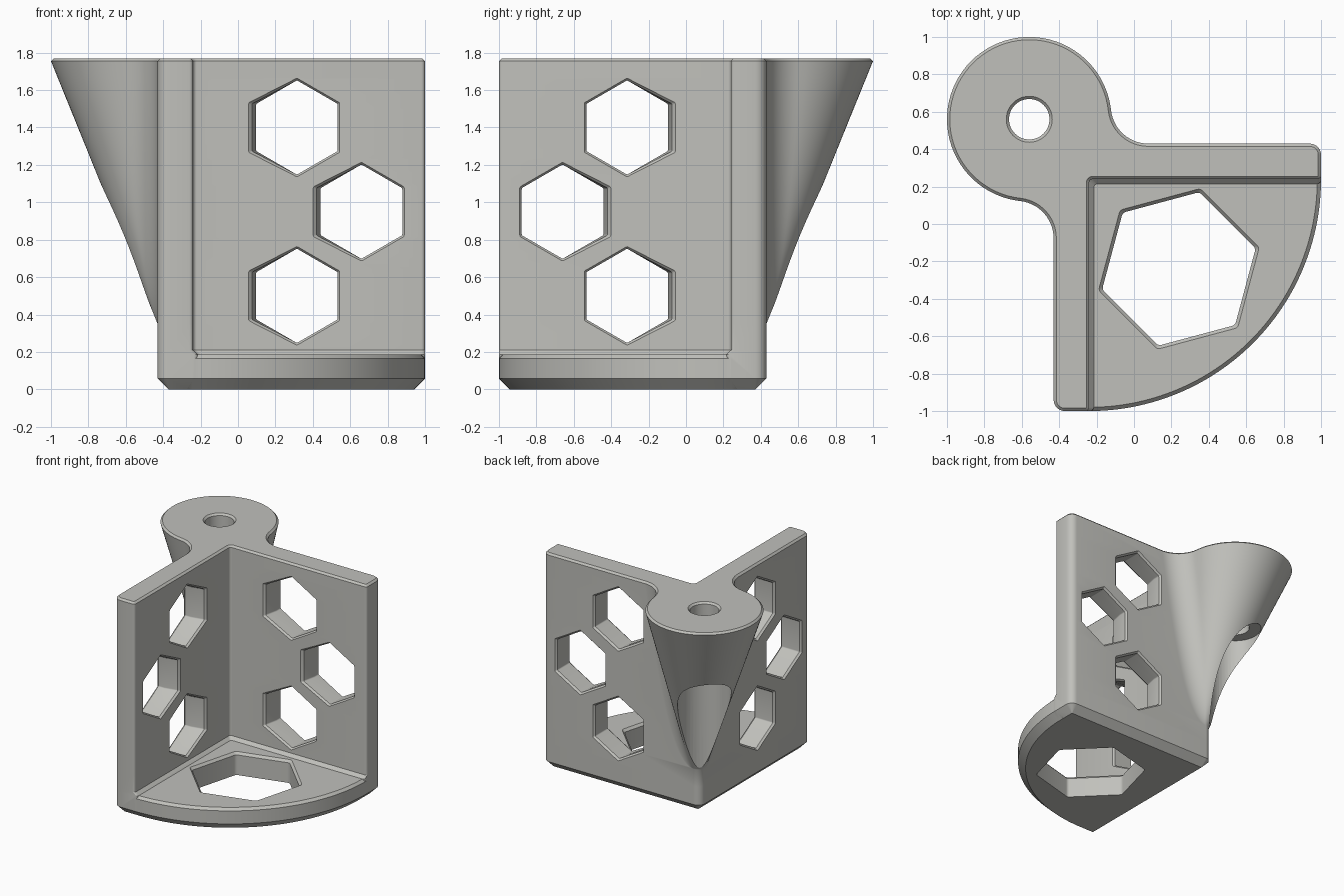
import bpy, bmesh, math
from math import cos, sin, pi, sqrt, atan2, radians

if "Cube" in bpy.data.objects:
    bpy.data.objects.remove(bpy.data.objects["Cube"])

WALL, INNER, TOP, CH = 0.43, 0.24, 1.77, 0.058
CONE_Z0 = 0.35

mat = bpy.data.materials.new("warm_grey")
mat.diffuse_color = (0.53, 0.53, 0.50, 1)
mat.use_nodes = True
mat.node_tree.nodes["Principled BSDF"].inputs["Base Color"].default_value = mat.diffuse_color


def loft(name, rings):
    """Skin closed rings of equal length and cap both ends."""
    bm = bmesh.new()
    vr = [[bm.verts.new(p) for p in ring] for ring in rings]
    n = len(rings[0])
    for a, b in zip(vr, vr[1:]):
        for i in range(n):
            j = (i + 1) % n
            bm.faces.new((a[i], a[j], b[j], b[i]))
    bm.faces.new(vr[0])
    bm.faces.new(vr[-1])
    bmesh.ops.remove_doubles(bm, verts=bm.verts, dist=1e-5)
    bmesh.ops.recalc_face_normals(bm, faces=bm.faces)
    me = bpy.data.meshes.new(name)
    bm.to_mesh(me)
    bm.free()
    me.materials.append(mat)
    ob = bpy.data.objects.new(name, me)
    bpy.context.collection.objects.link(ob)
    return ob


def arc(cx, cy, r, a0, a1, n):
    return [(cx + r * cos(a0 + (a1 - a0) * i / n),
             cy + r * sin(a0 + (a1 - a0) * i / n)) for i in range(n + 1)]


def at(pts, z):
    return [(x, y, z) for x, y in pts]


def body_outline(t, ins=0.0, inner=INNER):
    """L-shaped walls whose outer corner grows into the blended round boss."""
    c, r = 0.37 + 0.19 * t, 0.06 + 0.38 * t - ins
    f, w, e = 0.2 + ins, WALL - ins, 1 - ins
    r1, r2 = max(0.06 - ins, 0.001), max(0.02 - ins, 0.001)
    i, r3 = inner + ins, 0.02 + ins
    fy = w + f
    fx = -c + sqrt(max((r + f) ** 2 - (fy - c) ** 2, 0))
    ang = atan2(fy - c, fx + c)            # boss centre to fillet centre
    # right half, from the inner corner to the middle of the boss
    half = arc(-i + r3, i - r3, r3, radians(135), radians(90), 4)
    half += arc(e - r2, i + r2, r2, -pi / 2, 0, 4)
    half += arc(e - r1, w - r1, r1, 0, pi / 2, 6)
    half += arc(fx, fy, f, -pi / 2, ang - pi, 14)
    half += arc(-c, c, r, ang, radians(135), 28)
    # other half mirrored across the diagonal
    return half + [(-y, -x) for x, y in half[-2:0:-1]]


# walls and boss in one skin, chamfered at both ends
rings = [at(body_outline(0, CH, 0.215), 0), at(body_outline(0, 0, 0.215), CH),
         at(body_outline(0, 0, 0.215), 0.185), at(body_outline(0), 0.21)]
for k in range(25):
    t = (k / 24) ** 1.6
    z = CONE_Z0 + (TOP - 0.015 - CONE_Z0) * t
    rings.append(at(body_outline(t), z))
rings.append(at(body_outline(1, 0.015), TOP))
bracket = loft("bracket", rings)


def floor_outline(ins):
    p = 0.38 - ins
    e = 0.998 - ins
    return ([(-p, p), (e, p)]
            + arc(-INNER, INNER, 1.24 - ins, 0, -pi / 2, 64) + [(-p, -e)])


# quarter-round floor
floor = loft("floor", [at(floor_outline(i), z) for i, z in
                       ((CH, 0), (0, CH), (0, 0.165), (0.02, 0.185))])


def rounded_hex(cx, cy, r, start, rc):
    """Hexagon with rounded corners."""
    pts = []
    d = r - rc / cos(pi / 6)
    for k in range(6):
        a = start + k * pi / 3
        pts += arc(cx + d * cos(a), cy + d * sin(a), rc, a - pi / 6, a + pi / 6, 4)
    return pts


cutters = []

# floor opening with a chamfered upper rim
cutters.append(loft("floor_opening", [
    at(rounded_hex(0.24, -0.24, r, radians(15), 0.03), z)
    for r, z in ((0.425, -0.1), (0.425, 0.165), (0.47, 0.21))]))


# hexagonal wall openings, flared toward the inner corner
def wall_hex(cx, cz, grow, left, y):
    pts = []
    for x, z in rounded_hex(cx, cz, 0.252 + grow, pi / 2, 0.012):
        pts.append((x - (left if x < cx - 0.12 else 0), y, z))
    return pts


for n, (cx, cz) in enumerate(((0.315, 1.40), (0.66, 0.95), (0.315, 0.50))):
    sec = [wall_hex(cx, cz, g, l, y) for g, l, y in (
        (0.014, 0.03, 0.15), (0.014, 0.03, 0.238), (0.0, 0.022, 0.255),
        (0.0, 0.0, 0.36), (0.0, 0.0, 0.415), (0.03, 0.0, 0.445))]
    cutters.append(loft(f"back_wall_opening_{n}", sec))
    cutters.append(loft(f"side_wall_opening_{n}",
                        [[(-y, -x, z) for x, y, z in s] for s in sec]))

# screw hole and wide driver recess below it
cutters.append(loft("screw_hole", [
    at(arc(-0.56, 0.56, r, 0, 2 * pi * 47 / 48, 47), z) for r, z in
    ((0.2, 0.2), (0.2, 1.24), (0.108, 1.24), (0.108, 1.755), (0.138, 1.785))]))


def boolean(target, other, op):
    m = target.modifiers.new(other.name, 'BOOLEAN')
    m.operation, m.solver, m.object = op, 'EXACT', other


boolean(bracket, floor, 'UNION')
for c in cutters:
    boolean(bracket, c, 'DIFFERENCE')

# bake the booleans and drop the helpers
bpy.context.view_layer.update()
dg = bpy.context.evaluated_depsgraph_get()
baked = bpy.data.meshes.new_from_object(bracket.evaluated_get(dg))
bracket.modifiers.clear()
bracket.data = baked
for ob in cutters + [floor]:
    bpy.data.objects.remove(ob, do_unlink=True)

baked.materials.clear()
baked.materials.append(mat)
for p in baked.polygons:
    p.material_index = 0

bpy.context.view_layer.objects.active = bracket
bracket.select_set(True)
bpy.ops.object.shade_smooth_by_angle(angle=radians(25))
